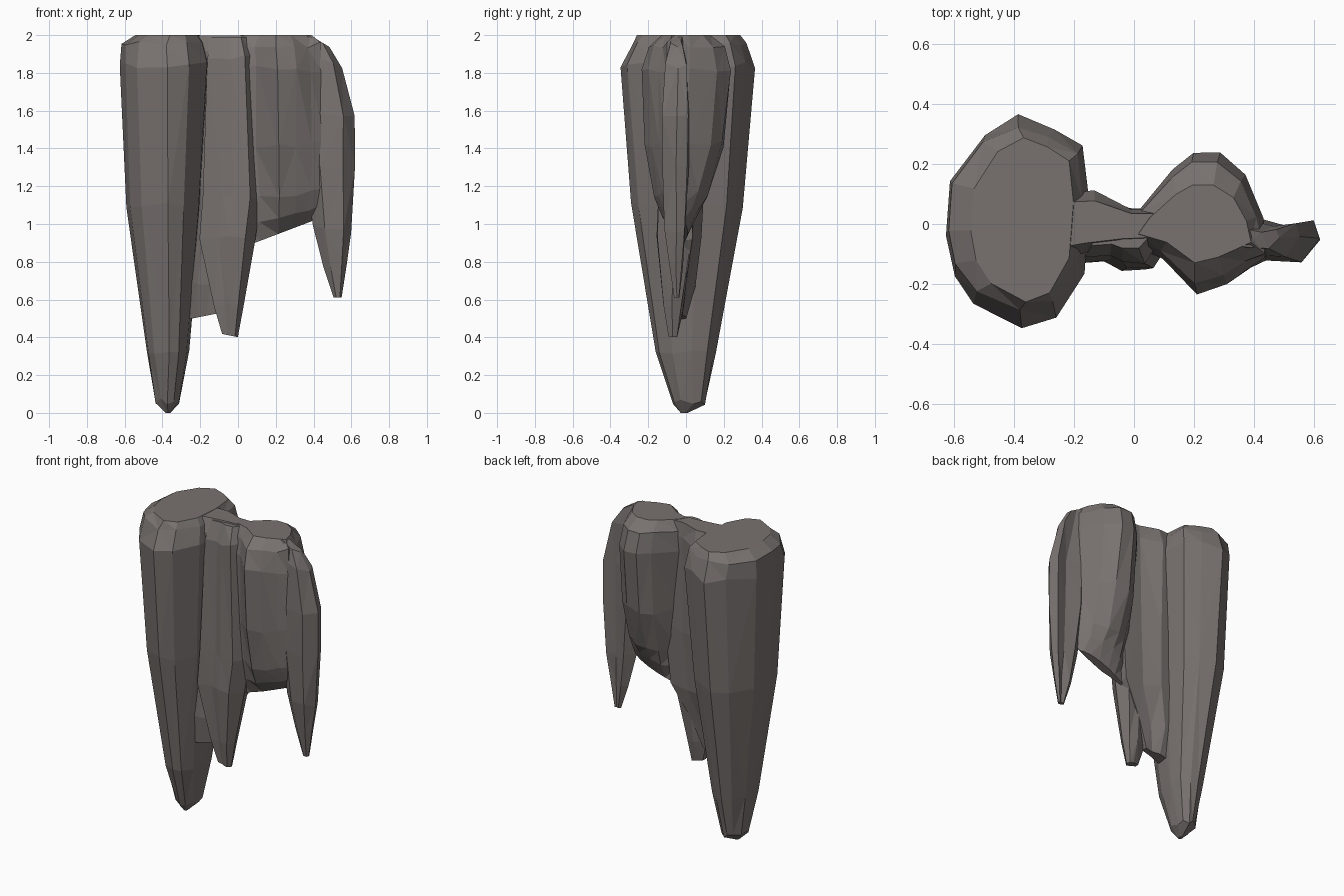
import bpy, bmesh, random
random.seed(7)

stone = bpy.data.materials.new("stone")
stone.diffuse_color = (0.19, 0.17, 0.162, 1)


def loft(name, outline, pivot, rings, jitter=0.006):
    """Stack scaled copies of a plan outline; ring = (z, cx, cy, sx, sy, tilt along x)."""
    bm = bmesh.new()
    loops = []
    for i, (z, cx, cy, sx, sy, tilt) in enumerate(rings):
        loop = []
        for px, py in outline:
            dx, dy = (px - pivot[0]) * sx, (py - pivot[1]) * sy
            j = 0 if i in (0, len(rings) - 1) else random.uniform(-jitter, jitter)
            loop.append(bm.verts.new((cx + dx + j, cy + dy - j,
                                      min(2, z + tilt * dx + 3 * j))))
        loops.append(loop)
    n = len(outline)
    for a, b in zip(loops, loops[1:]):
        for k in range(n):
            m = (k + 1) % n
            bm.faces.new((a[k], a[m], b[m], b[k]))
    bm.faces.new(loops[0])
    bm.faces.new(loops[-1][::-1])
    bmesh.ops.triangulate(bm, faces=bm.faces[:])
    bmesh.ops.recalc_face_normals(bm, faces=bm.faces[:])
    mesh = bpy.data.meshes.new(name)
    bm.to_mesh(mesh)
    bm.free()
    mesh.materials.append(stone)
    obj = bpy.data.objects.new(name, mesh)
    bpy.context.collection.objects.link(obj)
    return obj


# Large left stalactite
main = loft("stalactite_cluster",
    [(-.625, -.04), (-.60, -.17), (-.53, -.27), (-.37, -.35), (-.26, -.31), (-.17, -.16),
     (-.15, .08), (-.17, .26), (-.27, .32), (-.38, .36), (-.50, .30), (-.61, .14)],
    (-.37, 0),
    [(2.0, -.36, .01, .72, .77, 0), (1.96, -.375, .01, .94, .86, 0),
     (1.84, -.37, 0, 1, 1, 0), (1.1, -.375, 0, .83, .82, 0),
     (.32, -.365, -.002, .47, .45, 0),
     (.06, -.37, .015, .28, .25, 0), (0, -.37, -.01, .05, .05, 0)])

# Connecting web between the two thick columns
web = loft("web",
    [(-.28, .10), (-.13, .11), (-.01, .05), (.12, .05), (.12, -.06), (-.04, -.07),
     (-.16, -.09), (-.28, -.12)], (-.10, 0),
    [(1.998, -.10, 0, 1, .7, 0), (1.9, -.10, 0, 1, 1, 0), (1.3, -.10, 0, 1, .95, 0),
     (.92, -.12, -.01, .95, .85, 0), (.68, -.18, -.03, .6, .7, 0),
     (.51, -.19, -.035, .36, .35, .2)])

# Small hanging spike in front of the web
spike = loft("middle_spike",
    [(.13, -.06), (.07, -.15), (-.02, -.15), (-.08, -.12), (-.19, -.13), (-.18, -.01),
     (.0, .04), (.10, .03)], (-.04, -.06),
    [(1.99, -.05, -.04, .6, .45, 0), (1.88, -.05, -.06, .74, .75, 0),
     (1.15, -.04, -.06, .98, 1, 0), (.92, -.065, -.065, .93, .95, 0),
     (.56, -.055, -.07, .47, .5, -.1), (.41, -.045, -.07, .26, .25, -.2)])

# Right column narrowing to a slanted wedge underneath
right = loft("right_column",
    [(.43, .02), (.375, .16), (.29, .235), (.20, .235), (.13, .18), (.02, .04),
     (-.03, -.06), (.09, -.11), (.21, -.235), (.31, -.20), (.39, -.15), (.45, -.11)],
    (.22, 0),
    [(2.0, .21, 0, .78, .55, 0), (1.95, .215, 0, .94, .86, 0),
     (1.82, .22, 0, 1, 1, 0), (1.42, .225, -.012, .97, .88, .05),
     (1.15, .23, -.03, .90, .60, .1), (1.05, .23, -.03, .86, .42, .2),
     (.95, .22, -.02, .76, .12, .38)])

# Thin right fin
fin = loft("right_fin",
    [(.60, .01), (.62, -.05), (.56, -.13), (.43, -.12), (.34, -.05), (.42, .02), (.52, -.01)],
    (.53, -.06),
    [(1.97, .43, -.05, .6, .45, -.6), (1.85, .475, -.05, .85, .8, -.3),
     (1.58, .53, -.06, 1, 1, 0), (1.3, .53, -.06, .97, .97, 0),
     (.97, .535, -.06, .74, .75, -.1), (.78, .535, -.055, .42, .45, 0),
     (.61, .535, -.05, .15, .18, 0)], 0.004)

# Fuse all parts into one rock
bpy.context.view_layer.objects.active = main
for part in (web, spike, right, fin):
    mod = main.modifiers.new("fuse", "BOOLEAN")
    mod.operation, mod.solver, mod.object = "UNION", "EXACT", part
    bpy.ops.object.modifier_apply(modifier=mod.name)
    bpy.data.objects.remove(part)
